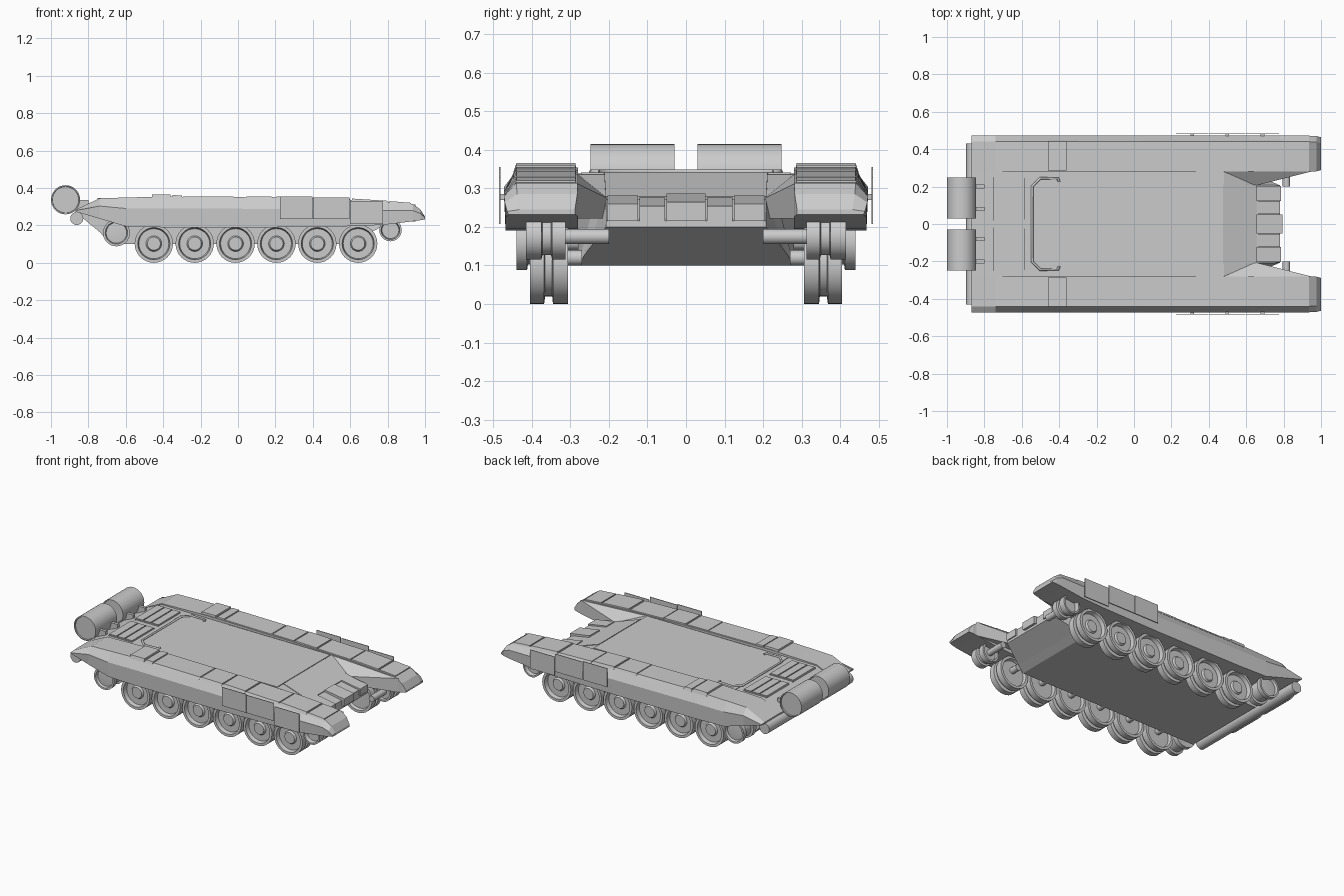
import bpy, bmesh, math
from mathutils import Vector

if "Cube" in bpy.data.objects:
    bpy.data.objects.remove(bpy.data.objects["Cube"])


def finish(name, bm, mirror=False, smooth=False):
    bmesh.ops.remove_doubles(bm, verts=bm.verts, dist=1e-5)
    bmesh.ops.recalc_face_normals(bm, faces=bm.faces)
    me = bpy.data.meshes.new(name)
    bm.to_mesh(me)
    bm.free()
    ob = bpy.data.objects.new(name, me)
    bpy.context.collection.objects.link(ob)
    if mirror:
        m = ob.modifiers.new("mirror", 'MIRROR')
        m.use_axis = (False, True, False)
        m.use_mirror_merge = False
    if smooth:
        bpy.ops.object.select_all(action='DESELECT')
        ob.select_set(True)
        bpy.context.view_layer.objects.active = ob
        bpy.ops.object.shade_smooth_by_angle(angle=math.radians(35))
    return ob


def loft(name, rings, mirror=False):
    """rings: list of (x, [(y, z), ...]) cross-sections"""
    bm = bmesh.new()
    vs = [[bm.verts.new((x, y, z)) for y, z in ring] for x, ring in rings]
    n = len(vs[0])
    for a, b in zip(vs, vs[1:]):
        for i in range(n):
            j = (i + 1) % n
            bm.faces.new((a[i], a[j], b[j], b[i]))
    bm.faces.new(vs[0])
    bm.faces.new(vs[-1])
    return finish(name, bm, mirror)


def box(name, x, y, z, mirror=False):
    ring = [(y[0], z[0]), (y[1], z[0]), (y[1], z[1]), (y[0], z[1])]
    return loft(name, [(x[0], ring), (x[1], ring)], mirror)


def lathe(name, profile, x, z, segs=32, mirror=True):
    """profile: list of (radius, y) spun around a y-parallel axis"""
    bm = bmesh.new()
    vs = [bm.verts.new((x, y, z + r)) for r, y in profile]
    es = [bm.edges.new(p) for p in zip(vs, vs[1:])]
    bmesh.ops.spin(bm, geom=vs + es, cent=(x, 0, z), axis=(0, 1, 0),
                   angle=2 * math.pi, steps=segs, use_merge=True)
    return finish(name, bm, mirror, True)


# Central hull: sloped rear, flat floor, narrowing wedge nose
hull = [(-.87, .272, .282, .28, .28), (-.74, .165, .338, .28, .28),
        (-.68, .1, .338, .28, .28), (.48, .1, .336, .28, .28),
        (.60, .1, .293, .28, .23), (.65, .129, .272, .262, .208),
        (.78, .2, .215, .207, .207)]
loft("hull", [(x, [(-wb, b), (wb, b), (wt, t), (-wt, t)]) for x, b, t, wb, wt in hull])

# Fenders with bevelled outer side
fender = [(-.87, .283, .274, 0), (-.74, .345, .236, 0), (-.6, .349, .195, 0),
          (-.41, .354, .19, 0), (.2, .348, .19, 0), (.62, .336, .196, 0),
          (.78, .326, .203, 0), (.935, .314, .222, 0), (.975, .285, .228, .002),
          (1.0, .245, .232, .008)]
loft("fender", [(x, [(.28 + c, b), (.28 + c, t), (.44 - c, t),
                     (.472 - c, t - .38 * (t - b)), (.468 - c, b)])
                for x, t, b, c in fender], True)


def top_at(x):
    for a, b in zip(fender, fender[1:]):
        if a[0] <= x <= b[0]:
            return a[1] + (b[1] - a[1]) * (x - a[0]) / (b[0] - a[0])


# Stowage panels on the fender tops
panels = [(-.46, -.36, .012), (-.35, -.30, .008), (-.295, .035, .003), (.045, .195, .005),
          (.205, .36, .007), (.367, .6, .004), (.61, .80, .007), (.81, .925, .006)]
for x0, x1, h in panels:
    loft("fender_panel", [(x, [(.283, top_at(x) - .01), (.447, top_at(x) - .01),
                               (.44, top_at(x) + h), (.287, top_at(x) + h)])
                          for x in (x0, x1)], True)

# Angled inner walls between the nose and the fenders
bm = bmesh.new()
plan = [((.48, .281), .336), ((.65, .205), .275), ((.95, .281), .312)]
up = [bm.verts.new((*p, z)) for p, z in plan]
low = [bm.verts.new((*p, .222)) for p, z in plan]
bm.faces.new(up)
bm.faces.new(low)
for i in range(3):
    j = (i + 1) % 3
    bm.faces.new((up[i], up[j], low[j], low[i]))
finish("nose_side_wall", bm, True)

# Raised glacis plate and armour blocks on the nose
loft("glacis_plate", [(x, [(-w, z - .012), (w, z - .012), (w, z + .006), (-w, z + .006)])
                      for x, z, w in ((.475, .335, .212), (.652, .273, .208))])


def block(name, y0, y1, x1, h, mirror):
    loft(name, [(x, [(y0, z0), (y1, z0), (y1, z1), (y0, z1)])
                for x, z0, z1 in ((.655, .24, .27 + h), (x1, .215, .248 + h))], mirror)


block("nose_block_centre", -.05, .05, .795, .016, False)
block("nose_block_middle", .054, .12, .78, .006, True)
block("nose_block_outer", .124, .203, .787, .012, True)

# Raised turret deck and engine grilles
box("turret_deck", (-.54, .47), (-.272, .272), (.325, .341))
for x0 in (-.75, -.693, -.636):
    box("grille_slat", (x0, x0 + .05), (.024, .245), (.33, .347), True)
box("grille_base", (-.75, -.585), (.02, .25), (.33, .342), True)

# Bent rail in front of the engine deck
path = [(-.40, .225), (-.405, .242), (-.50, .245), (-.545, .2)]
path += [(x, -y) for x, y in reversed(path)]
cu = bpy.data.curves.new("deck_rail", 'CURVE')
cu.dimensions = '3D'
cu.bevel_depth = .007
cu.bevel_resolution = 1
cu.use_fill_caps = True
sp = cu.splines.new('POLY')
sp.points.add(len(path) - 1)
for p, (x, y) in zip(sp.points, path):
    p.co = (x, y, .343, 1)
bpy.context.collection.objects.link(bpy.data.objects.new("deck_rail", cu))

# Side armour plates
for x, z in (((.225, .398), (.235, .355)), ((.402, .596), (.235, .35)),
             ((.6, .775), (.208, .33))):
    box("side_plate", x, (.481, .485), z, True)
    xm = sum(x) / 2
    box("side_plate_bracket", (xm - .01, xm + .01), (.46, .482), (.27, .285), True)

# Road wheels: twin rims with recessed discs
road = [(0, .392), (.035, .392), (.042, .38), (.08, .38), (.086, .405), (.1025, .405),
        (.1025, .368), (.083, .365), (.083, .347), (.1025, .345), (.1025, .306),
        (.086, .306), (.08, .325), (0, .325)]
for i in range(6):
    lathe("road_wheel", road, -.45 + i * .2185, .1025)

# Front idlers and rear drive sprockets
idler = [(0, .39), (.045, .39), (.05, .415), (.06, .415), (.06, .375), (.048, .372),
         (.048, .35), (.06, .347), (.06, .312), (.048, .312), (.044, .325), (0, .325)]
lathe("front_idler", idler, .815, .175)
sprocket = [(0, .43), (.055, .425), (.06, .44), (.072, .44), (.072, .412), (.058, .41),
            (.058, .345), (.072, .343), (.072, .312), (.055, .312), (0, .32)]
lathe("drive_sprocket", sprocket, -.65, .16)

# Axles joining wheels to the hull
for x, z in [(-.45 + i * .2185, .12) for i in range(6)] + [(.815, .175), (-.65, .16)]:
    y0 = .2 if x > .7 else .27
    lathe("axle", [(0, y0), (.02, y0), (.02, .33), (0, .33)], x, z, 12)

# Rear fuel drums and unditching log
drum = [(0, .242), (.07, .242), (.072, .248), (.078, .248), (.078, .03), (.072, .03),
        (.07, .036), (0, .036)]
lathe("fuel_drum", drum, -.922, .337)
lathe("rear_log", [(0, -.43), (.035, -.43), (.035, .43), (0, .43)], -.862, .237, 20, False)
for y in (.07, .19):
    box("drum_bracket", (-.87, -.8), (y, y + .02), (.27, .335), True)
